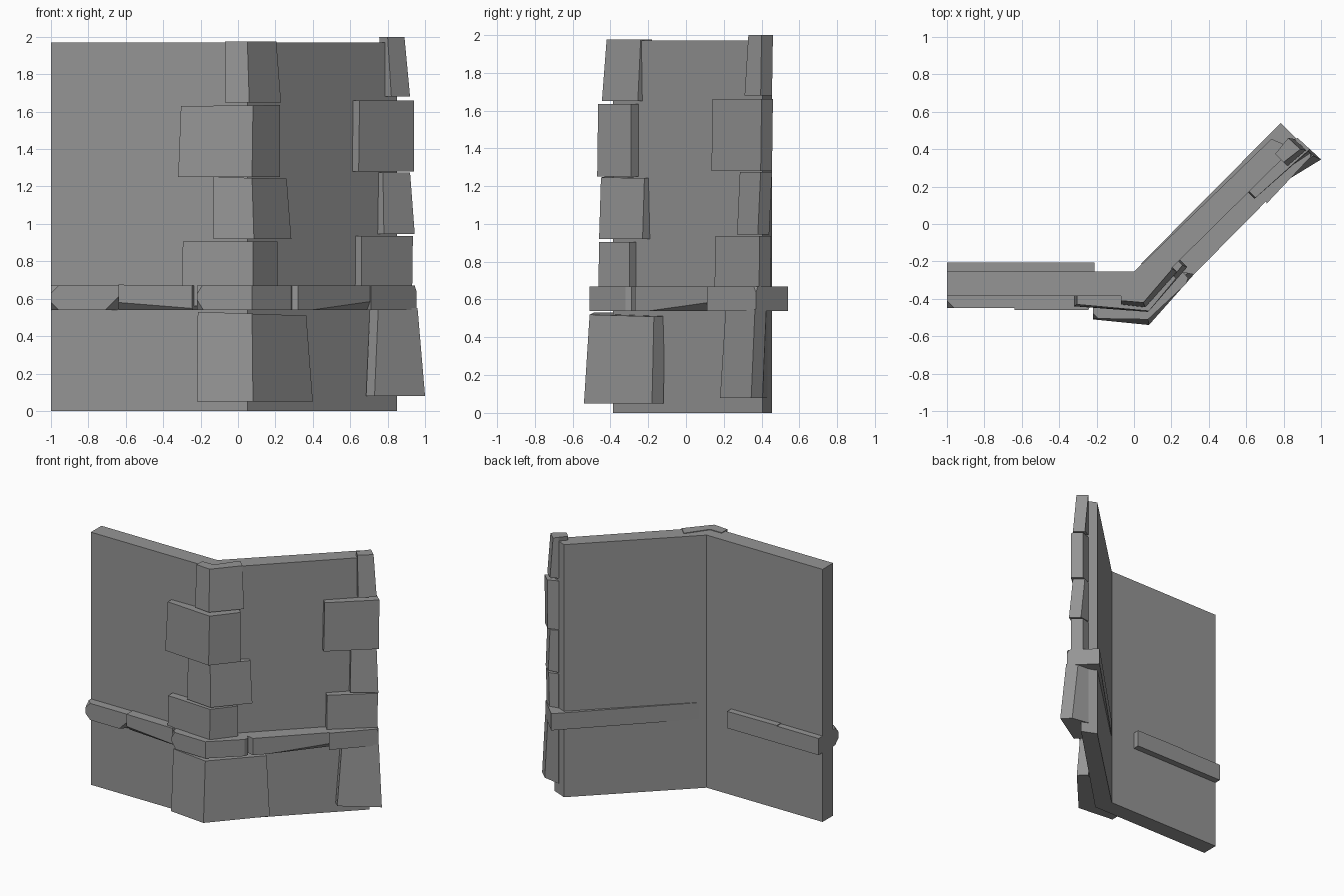
import bpy, bmesh
from mathutils import Vector

cube = bpy.data.objects.get("Cube")
if cube:
    bpy.data.objects.remove(cube, do_unlink=True)

stone = bpy.data.materials.new("grey stone")
stone.use_nodes = True
GREY = (0.3, 0.3, 0.3, 1)
stone.diffuse_color = GREY
stone.node_tree.nodes["Principled BSDF"].inputs["Base Color"].default_value = GREY


def loft(name, z0, z1, low, high=None, tilt=0, cuts=()):
    """Block between a lower and an upper plan outline, then trimmed by planes."""
    high = high or low
    bm = bmesh.new()
    a = [bm.verts.new((x, y, z0)) for x, y in low]
    b = [bm.verts.new((x, y, z1 + tilt * (x - high[0][0]))) for x, y in high]
    n = len(a)
    bm.faces.new(a[::-1])
    bm.faces.new(b)
    for i in range(n):
        j = (i + 1) % n
        bm.faces.new((a[i], a[j], b[j], b[i]))
    for point, normal in cuts:
        geom = bm.verts[:] + bm.edges[:] + bm.faces[:]
        bmesh.ops.bisect_plane(bm, geom=geom, plane_co=point, plane_no=Vector(normal).normalized(),
                               clear_outer=True)
        bmesh.ops.holes_fill(bm, edges=[e for e in bm.edges if e.is_boundary], sides=0)
    bmesh.ops.recalc_face_normals(bm, faces=bm.faces)
    mesh = bpy.data.meshes.new(name)
    bm.to_mesh(mesh)
    bm.free()
    mesh.materials.append(stone)
    obj = bpy.data.objects.new(name, mesh)
    bpy.context.collection.objects.link(obj)


# Angled wall
loft("wall", 0, 1.97, [(-1, -0.385), (0.05, -0.385), (0.85, 0.405), (0.735, 0.455),
                       (0, -0.255), (-1, -0.255)])


def corner_plan(left, front, corner, tip, depth):
    """Plan of a stone wrapped round the wall's bend."""
    return [(left, front), corner, tip, (tip[0] - depth, tip[1] + depth),
            (0.03, -0.34), (left, -0.34)]


# Corner stones: height range, lower plan, upper plan, tilt of the top
corner_stones = [
    (0.05, 0.53, (-0.22, -0.51, (0.08, -0.54), (0.40, -0.18)),
     (-0.215, -0.49, (0.075, -0.51), (0.365, -0.17)), -0.035),
    (0.56, 0.905, (-0.30, -0.44, (0.08, -0.465), (0.21, -0.30)),
     (-0.295, -0.44, (0.08, -0.46), (0.21, -0.30)), 0),
    (0.92, 1.25, (-0.13, -0.44, (0.085, -0.46), (0.285, -0.23)),
     (-0.13, -0.43, (0.075, -0.45), (0.26, -0.22)), -0.02),
    (1.25, 1.63, (-0.32, -0.44, (0.075, -0.47), (0.225, -0.29)),
     (-0.305, -0.43, (0.08, -0.465), (0.225, -0.29)), 0.01),
    (1.65, 1.975, (-0.07, -0.43, (0.06, -0.445), (0.23, -0.255)),
     (-0.07, -0.41, (0.05, -0.42), (0.205, -0.24)), 0),
]
for i, (z0, z1, low, high, tilt) in enumerate(corner_stones, 1):
    depth = 0.06
    loft(f"corner_stone_{i}", z0, z1, corner_plan(*low, depth), corner_plan(*high, depth), tilt)


def end_plan(near, far, depth=0.06):
    """Plan of a stone wrapped round the free end of the wall."""
    return [near, far, (far[0] - 0.065, far[1] + 0.06), (0.80, 0.43),
            (near[0] - depth, near[1] + depth)]


# End stones: height range, then near and far front corners below and above
end_stones = [
    (0.08, 0.55, (0.73, 0.18), (1.0, 0.345), (0.75, 0.21), (0.96, 0.365)),
    (0.56, 0.935, (0.66, 0.15), (0.93, 0.385), (0.66, 0.155), (0.935, 0.39)),
    (0.945, 1.275, (0.78, 0.27), (0.945, 0.38), (0.775, 0.285), (0.92, 0.395)),
    (1.28, 1.66, (0.645, 0.135), (0.94, 0.395), (0.65, 0.14), (0.94, 0.4)),
    (1.68, 2.0, (0.82, 0.31), (0.92, 0.395), (0.80, 0.33), (0.89, 0.40)),
]
for i, (z0, z1, n0, f0, n1, f1) in enumerate(end_stones, 1):
    loft(f"end_stone_{i}", z0, z1, end_plan(n0, f0, 0.045), end_plan(n1, f1, 0.045))

# Projecting band of chipped stones
B0, B1 = 0.54, 0.67
loft("band_left_end", B0, B1, [(-1, -0.45), (-0.64, -0.45), (-0.64, -0.205), (-1, -0.205)],
     cuts=[((-0.96, -0.45, B0), (-1, -1, -1)), ((-0.96, -0.45, B1), (-1, -1, 1)),
           ((-0.71, -0.45, B0), (1, -1, -1))])
loft("band_left", B0, 0.675, [(-0.64, -0.46), (-0.22, -0.46), (-0.21, -0.205), (-0.64, -0.205)],
     tilt=-0.01, cuts=[((-0.64, -0.46, 0.58), (-0.08, -1, -1)),
                       ((-0.245, -0.46, 0.6), (1, -0.6, 0))])
loft("band_corner", B0, B1, [(-0.22, -0.505), (0.075, -0.51), (0.30, -0.30), (0.22, -0.21),
                             (0.03, -0.34), (-0.22, -0.34)],
     cuts=[((-0.21, -0.505, 0.58), (-1, -1, -0.6)), ((-0.21, -0.505, 0.64), (-1, -1, 0.6)),
           ((0.28, -0.318, 0.6), (1, -0.3, 0))])
loft("band_right", B0, B1, [(0.30, -0.29), (0.71, 0.125), (0.71, 0.465), (0.01, -0.24)],
     cuts=[((0.71, 0.125, 0.585), (0.75, -0.6, -1)), ((0.32, -0.27, 0.6), (-0.2, -1, 0))])
loft("band_right_end", B0, B1, [(0.71, 0.11), (0.955, 0.37), (0.785, 0.54), (0.62, 0.375)],
     cuts=[((0.945, 0.36, B1), (1, 0, 0.3))])
